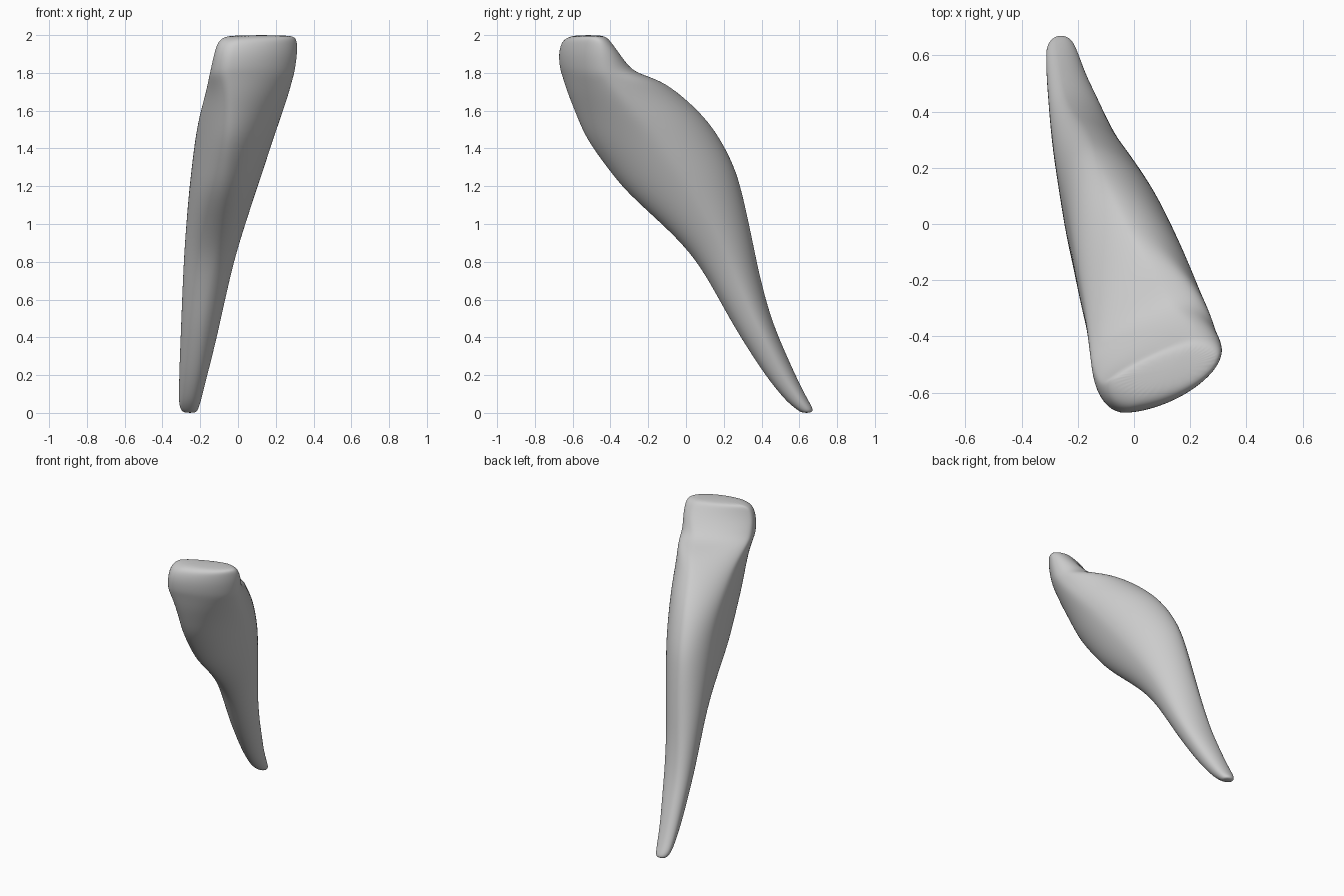
import bpy, bmesh, math

if "Cube" in bpy.data.objects:
    bpy.data.objects.remove(bpy.data.objects["Cube"])

# Side profile: z, front y, back y
SIDE = [(0, .615, .662), (.015, .59, .675), (.05, .545, .657), (.1, .50, .63),
        (.2, .42, .58), (.35, .32, .512), (.5, .23, .45), (.7, .12, .395),
        (.85, .025, .365), (1, -.125, .335), (1.17, -.325, .297), (1.3, -.42, .262),
        (1.45, -.535, .185), (1.57, -.58, .10), (1.68, -.625, -.02), (1.76, -.65, -.13),
        (1.795, -.66, -.25), (1.83, -.67, -.30), (1.9, -.677, -.35),
        (1.96, -.662, -.395), (1.985, -.635, -.415), (2, -.59, -.445)]
# Front profile: z, left x, right x
FRONT = [(0, -.285, -.225), (.015, -.303, -.213), (.05, -.313, -.20), (.2, -.312, -.163),
         (.4, -.304, -.11), (.6, -.297, -.07), (.9, -.283, .005), (1.2, -.258, .107),
         (1.5, -.222, .205), (1.6, -.2, .242), (1.7, -.168, .275), (1.8, -.15, .3),
         (1.9, -.128, .315), (1.96, -.11, .315), (1.985, -.085, .305), (2, -.04, .28)]
# Where each extreme sits: z, x of front, x of back, y of left, y of right
PLACE = [(0, -.25, -.255, .64, .64), (.05, -.25, -.27, .62, .605), (.2, -.225, -.26, .53, .50),
         (.6, -.17, -.235, .33, .30), (.9, -.11, -.18, .23, .18), (1.4, -.04, -.12, .03, -.14),
         (1.65, -.03, -.04, -.22, -.33), (1.74, -.04, .03, -.42, -.40), (1.8, -.04, .12, -.51, -.43),
         (1.9, -.03, .21, -.565, -.45), (1.97, -.01, .22, -.57, -.46), (2, .06, .2, -.54, -.485)]


def sample(table, z):
    for a, b in zip(table, table[1:]):
        if z <= b[0]:
            t = (z - a[0]) / (b[0] - a[0])
            return [p + (q - p) * t for p, q in zip(a[1:], b[1:])]
    return table[-1][1:]


# Roundness of the quarters: z, front-right, right-back, back-left, left-front
ROUND = [(0, 1, 1, 1, 1), (.6, 1.05, 1.1, 1, 1.05), (1.2, 1.05, 1.15, 1, 1.1),
         (1.5, 1.1, 1.2, 1.05, 1.2), (1.7, 1.15, 1.25, 1.3, 1.15),
         (1.8, 1.2, 1, 1.5, 1), (2, 1.2, .95, 1.55, 1)]


def quarter(start, end, along_x, power, steps=8):
    """Rounded quarter between two extremes; power 1 is round, 2 is straight."""
    pts = []
    for i in range(steps):
        t = math.pi / 2 * i / steps
        s, c = math.sin(t) ** power, 1 - math.cos(t) ** power
        u, v = (s, c) if along_x else (c, s)
        pts.append((start[0] + (end[0] - start[0]) * u,
                    start[1] + (end[1] - start[1]) * v))
    return pts


def section(z):
    yf, yb = sample(SIDE, z)
    xl, xr = sample(FRONT, z)
    xf, xb, yl, yr = sample(PLACE, z)
    fr, rb, bl, lf = sample(ROUND, z)
    f, r, b, l = (xf, yf), (xr, yr), (xb, yb), (xl, yl)
    return (quarter(f, r, True, fr) + quarter(r, b, False, rb)
            + quarter(b, l, True, bl) + quarter(l, f, False, lf))


# Tooth: crown and curved root lofted through horizontal sections
bm = bmesh.new()
rings = [[bm.verts.new((x, y, row[0])) for x, y in section(row[0])] for row in SIDE]
for lo, hi in zip(rings, rings[1:]):
    n = len(lo)
    for i in range(n):
        j = (i + 1) % n
        bm.faces.new((lo[i], lo[j], hi[j], hi[i]))
bm.faces.new(rings[0][::-1])
bm.faces.new(rings[-1])

# Even out the surface between sections
inner = [v for ring in rings[2:-2] for v in ring]
bmesh.ops.smooth_vert(bm, verts=inner, factor=.2, use_axis_x=True, use_axis_y=True)
bmesh.ops.recalc_face_normals(bm, faces=bm.faces)

mesh = bpy.data.meshes.new("tooth")
bm.to_mesh(mesh)
bm.free()
mesh.shade_smooth()
tooth = bpy.data.objects.new("tooth", mesh)
bpy.context.collection.objects.link(tooth)
sub = tooth.modifiers.new("smooth", 'SUBSURF')
sub.levels = sub.render_levels = 2
